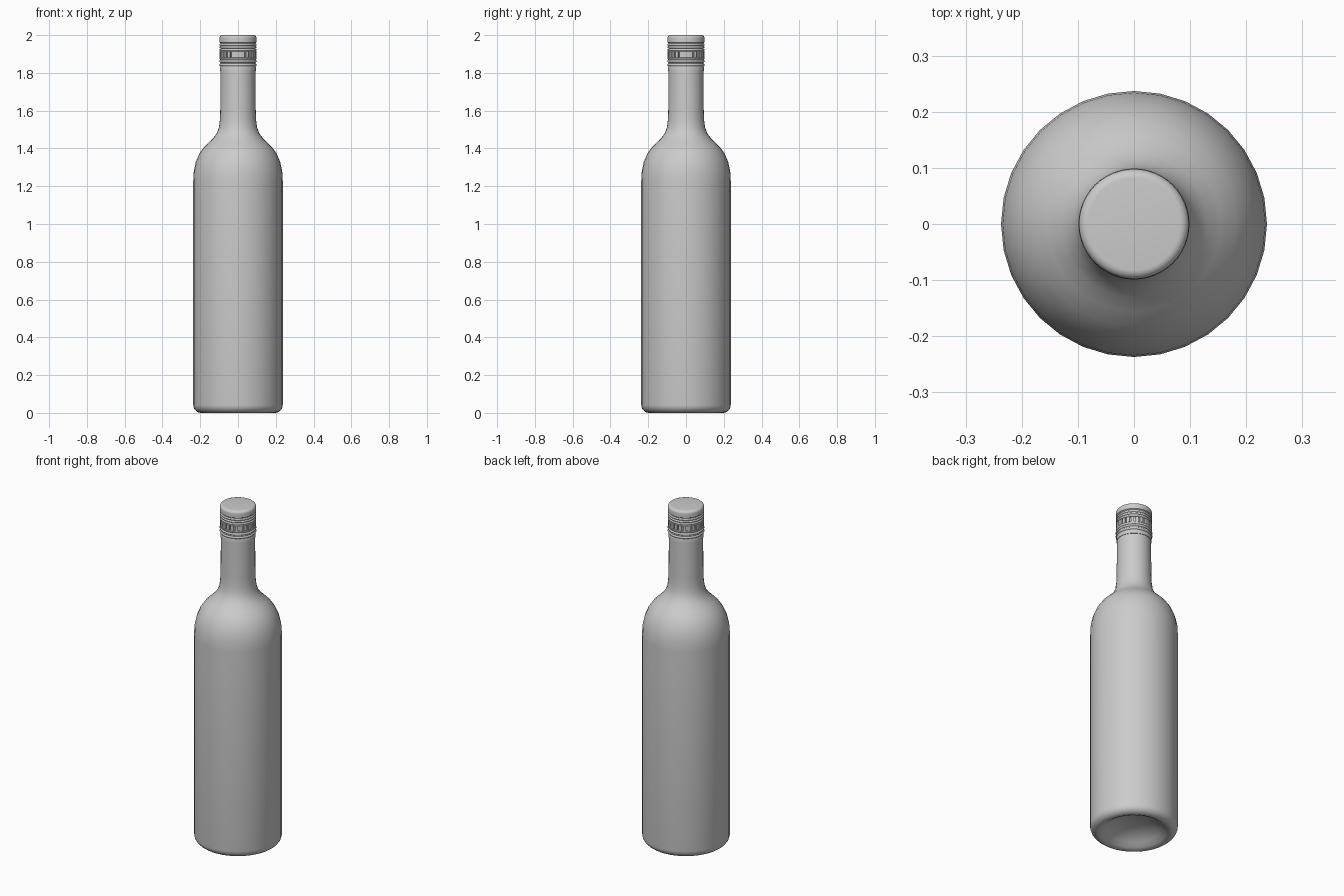
import bpy, bmesh, math
from mathutils import Matrix

cube = bpy.data.objects.get("Cube")
if cube:
    bpy.data.objects.remove(cube, do_unlink=True)

grey = bpy.data.materials.new("plain grey")
grey.use_nodes = True
grey.diffuse_color = (0.6, 0.6, 0.6, 1)
grey.node_tree.nodes["Principled BSDF"].inputs["Base Color"].default_value = (0.6, 0.6, 0.6, 1)


def finish(bm, name, angle):
    bmesh.ops.remove_doubles(bm, verts=bm.verts, dist=0.0002)
    bmesh.ops.recalc_face_normals(bm, faces=bm.faces)
    mesh = bpy.data.meshes.new(name)
    bm.to_mesh(mesh)
    bm.free()
    mesh.materials.append(grey)
    obj = bpy.data.objects.new(name, mesh)
    bpy.context.collection.objects.link(obj)
    bpy.ops.object.select_all(action="DESELECT")
    obj.select_set(True)
    bpy.context.view_layer.objects.active = obj
    bpy.ops.object.shade_smooth_by_angle(angle=math.radians(angle))
    return obj


def lathe(name, profile, sides=32, angle=40):
    """Spin a (radius, height) profile round the z axis."""
    bm = bmesh.new()
    verts = [bm.verts.new((r, 0, z)) for r, z in profile]
    edges = [bm.edges.new(pair) for pair in zip(verts, verts[1:])]
    bmesh.ops.spin(bm, geom=verts + edges, cent=(0, 0, 0), axis=(0, 0, 1),
                   angle=math.tau, steps=sides)
    return finish(bm, name, angle)


def arc(cr, cz, radius, start, end, steps=6):
    """Profile points along a circular arc, angles in degrees."""
    angles = [math.radians(start + (end - start) * i / steps) for i in range(steps + 1)]
    return [(cr + radius * math.cos(a), cz + radius * math.sin(a)) for a in angles]


# Glass body: hollow underside, rounded heel, straight wall, shoulder and neck
punt = [(0, 0.07), (0.06, 0.064), (0.11, 0.05), (0.15, 0.028), (0.175, 0.008)]
heel = arc(0.195, 0.042, 0.042, -90, 0)
shoulder = [(0.237, 1.23), (0.234, 1.28), (0.223, 1.33), (0.205, 1.372),
            (0.182, 1.405), (0.155, 1.432), (0.13, 1.456), (0.112, 1.482),
            (0.101, 1.512), (0.096, 1.55), (0.094, 1.6)]
lathe("bottle_body", punt + heel + shoulder + [(0.092, 1.84), (0, 1.84)])

# Screw cap: tear band, knurled groove, thread rings and rounded top
skirt = [(0.091, 1.81), (0.095, 1.81), (0.095, 1.832)]
bands = [p for z in (1.842, 1.862) for p in arc(0.092, z, 0.007, -75, 75)]
groove = [(0.098, 1.874), (0.098, 1.88), (0.09, 1.882), (0.09, 1.912), (0.098, 1.914)]
threads = [p for z in (1.922, 1.936, 1.950) for p in arc(0.092, z, 0.006, -80, 80, 4)]
crown = [(0.093, 1.958), (0.098, 1.962)] + arc(0.082, 1.984, 0.016, 0, 90)
lathe("screw_cap", skirt + bands + groove + threads + crown + [(0, 2.0)], 48)

# Upright ribs standing in the knurled groove
ribs = bmesh.new()
COUNT = 24
for i in range(COUNT):
    place = (Matrix.Rotation(math.tau * i / COUNT, 4, "Z")
             @ Matrix.Translation((0.0925, 0, 1.897))
             @ Matrix.Diagonal((0.009, 0.017, 0.031, 1)))
    bmesh.ops.create_cube(ribs, size=1, matrix=place)
finish(ribs, "cap_ribs", 30)
